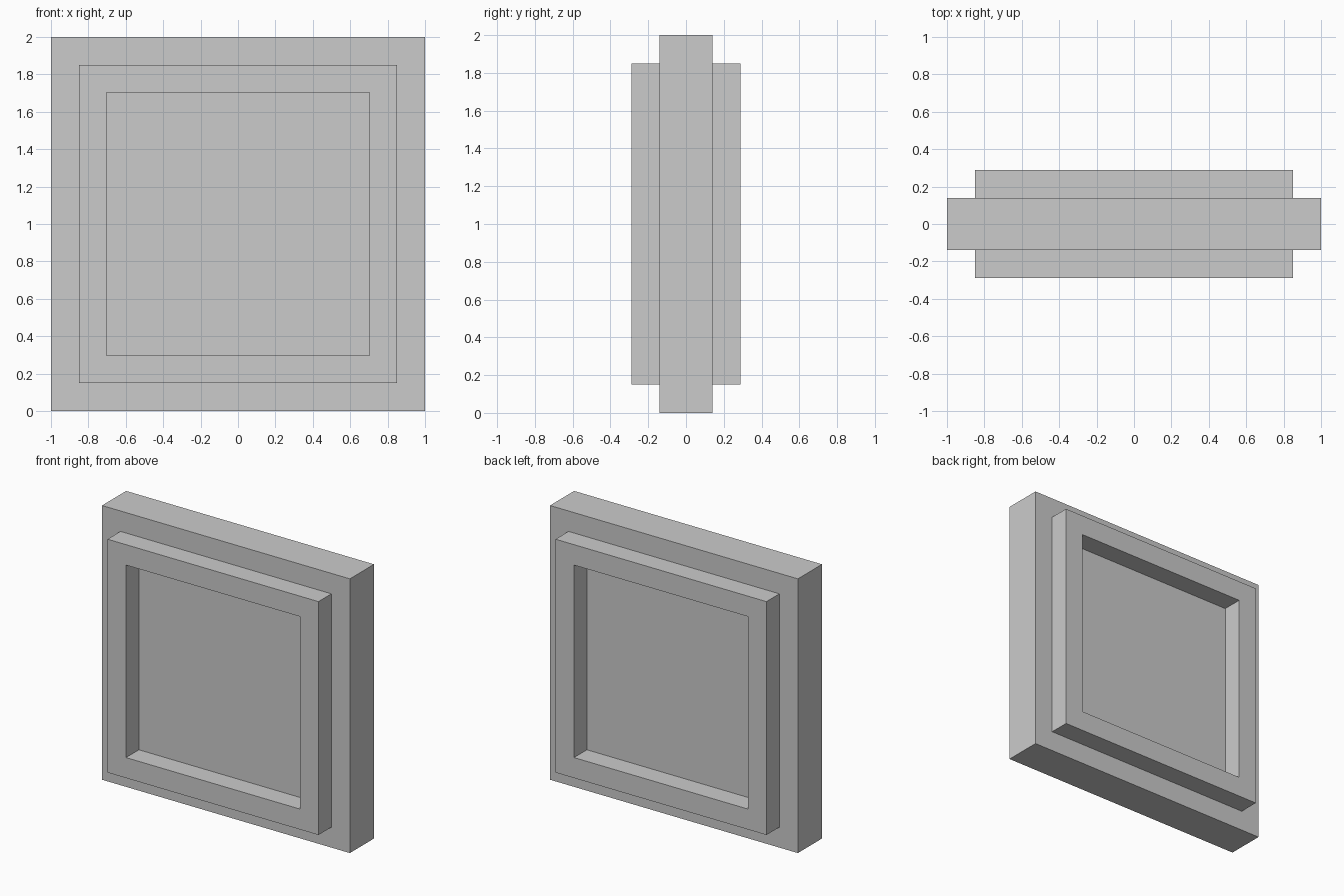
import bpy, bmesh
from mathutils import Matrix

if "Cube" in bpy.data.objects:
    bpy.data.objects.remove(bpy.data.objects["Cube"])

SLAB_HALF = 0.139   # half thickness of the slab
STEP = 0.149        # margin, frame width and frame height

# Square slab standing on the ground
bm = bmesh.new()
bmesh.ops.create_cube(bm, size=1.0, matrix=Matrix.Translation((0, 0, 1))
                      @ Matrix.Diagonal((2, SLAB_HALF * 2, 2, 1)))
bm.normal_update()

# Raised square frame with a sunken centre, on the front and the back
broad_faces = [f for f in bm.faces if abs(f.normal.y) > 0.9]
for face in broad_faces:
    for thickness, depth in ((STEP, 0), (0, STEP), (STEP, 0), (0, -STEP)):
        bmesh.ops.inset_region(bm, faces=[face], thickness=thickness,
                               depth=depth, use_even_offset=True)
        bm.normal_update()

mesh = bpy.data.meshes.new("framed_panel")
bm.to_mesh(mesh)
bm.free()
panel = bpy.data.objects.new("framed_panel", mesh)
bpy.context.collection.objects.link(panel)
